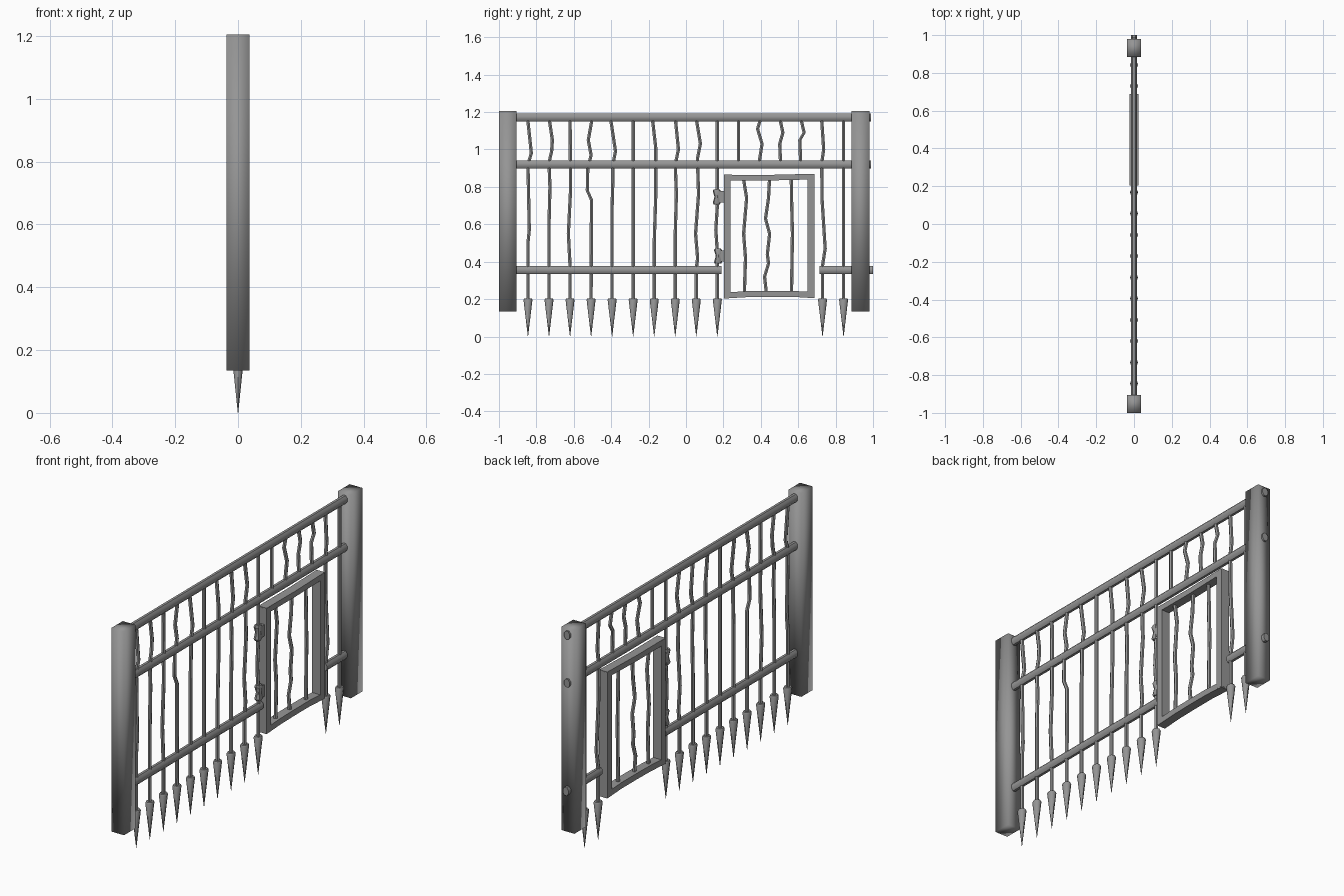
import bpy, bmesh, math
from mathutils import Vector

if "Cube" in bpy.data.objects:
    bpy.data.objects.remove(bpy.data.objects["Cube"])

iron = bpy.data.materials.new("iron grey")
iron.diffuse_color = (0.3, 0.3, 0.3, 1)
iron.use_nodes = True
iron.node_tree.nodes["Principled BSDF"].inputs["Base Color"].default_value = iron.diffuse_color


def finish(name, bm, angle=None):
    bmesh.ops.recalc_face_normals(bm, faces=bm.faces)
    me = bpy.data.meshes.new(name)
    bm.to_mesh(me)
    bm.free()
    me.materials.append(iron)
    ob = bpy.data.objects.new(name, me)
    bpy.context.collection.objects.link(ob)
    for p in me.polygons:
        p.use_smooth = True
    if angle:
        bpy.ops.object.select_all(action='DESELECT')
        ob.select_set(True)
        bpy.context.view_layer.objects.active = ob
        bpy.ops.object.shade_smooth_by_angle(angle=math.radians(angle))
    return ob


def loft(bm, rings):
    """Skin a list of point rings and cap both ends."""
    vs = [[bm.verts.new(p) for p in r] for r in rings]
    n = len(rings[0])
    for a, b in zip(vs, vs[1:]):
        for i in range(n):
            bm.faces.new((a[i], a[(i + 1) % n], b[(i + 1) % n], b[i]))
    bm.faces.new(vs[0][::-1])
    bm.faces.new(vs[-1])


def box(bm, x, y0, y1, z0, z1):
    loft(bm, [[(-x, y0, z), (x, y0, z), (x, y1, z), (-x, y1, z)] for z in (z0, z1)])


def rod(bm, path, rx=0.010, ry=0.010, n=6):
    """Upright bent bar: path of (y, z, optional scale)."""
    rings = []
    for y, z, *s in path:
        k = s[0] if s else 1
        rings.append([(rx * k * math.cos(math.tau * i / n), y + ry * k * math.sin(math.tau * i / n), z)
                      for i in range(n)])
    loft(bm, rings)


def rail(name, y0, y1, z, n=8):
    bm = bmesh.new()
    r = [(0.0175 * math.cos(math.tau * (i + .5) / n), 0.023 * math.sin(math.tau * (i + .5) / n)) for i in range(n)]
    loft(bm, [[(a, y, z + b) for a, b in r] for y in (y0, y1)])
    finish(name, bm, 50)


# end posts
for name, y0, y1 in (("left_post", -1.0, -0.905), ("right_post", 0.885, 0.98)):
    bm = bmesh.new()
    box(bm, 0.037, y0, y1, 0.135, 1.205)
    finish(name, bm)

# horizontal rails, the lower one interrupted by the gate
rail("top_rail", -0.955, 0.99, 1.172)
rail("middle_rail", -0.955, 0.99, 0.92)
rail("lower_rail_long", -0.955, 0.19, 0.355)
rail("lower_rail_short", 0.715, 1.0, 0.355)

# sideways dents of each picket: (height, offset)
dents = {
    0: [(1.15, 0.0), (0.98, .018), (0.92, 0), (0.57, .007), (0.5, 0)],
    1: [(1.15, .003), (1.05, .018), (0.99, .014), (0.93, 0), (0.8, .005), (0.6, 0)],
    2: [(0.79, .003), (0.55, -.009), (0.38, 0)],
    3: [(1.15, .003), (1.05, -.015), (0.97, 0), (0.9, -.018), (0.78, -.02), (0.73, .002)],
    4: [(1.15, -.006), (0.99, .018), (0.92, .004), (0.84, .004), (0.7, 0)],
    6: [(1.15, -.008), (1.01, .008), (0.75, .008), (0.5, 0)],
    7: [(1.15, .002), (1.0, .017), (0.92, 0), (0.76, .006), (0.55, 0)],
    8: [(1.15, .002), (1.03, .022), (0.95, .006), (0.76, .012), (0.55, -.004), (0.42, .007), (0.36, 0)],
    9: [(0.7, 0), (0.57, -.008), (0.45, 0)],
    11: [(1.15, .002), (1.11, -.01), (1.03, .014), (0.94, 0)],
    12: [(1.15, 0), (1.09, .013), (1.03, -.004), (0.94, 0)],
    13: [(1.15, 0), (1.09, .014), (1.05, -.009), (0.94, -.005)],
    14: [(1.15, -.004), (1.0, .006), (0.93, -.004), (0.74, -.003), (0.47, .014), (0.38, 0)],
}

# pickets, cut short above the gate, with spear points below
for i in range(16):
    y = -0.845 + 0.1125 * i
    short = 10 <= i <= 13
    path = [(y, 1.17)] + [(y + d, z) for z, d in dents.get(i, [])] + [(y, 0.92 if short else 0.19)]
    bm = bmesh.new()
    rod(bm, path)
    finish(f"picket_{i + 1}", bm, 40)
    if not short:
        bm = bmesh.new()
        rod(bm, [(y, 0.203, 0.85), (y, 0.196, 1), (y, 0.0, 0.03)], 0.021, 0.024, 8)
        finish(f"spear_point_{i + 1}", bm, 50)

# gate frame: stiles, tilted top and bowed bottom
bm = bmesh.new()
box(bm, 0.024, 0.203, 0.238, 0.21, 0.862)
box(bm, 0.024, 0.65, 0.688, 0.21, 0.868)
finish("gate_stiles", bm, 30)


def bar(name, pts, h):
    bm = bmesh.new()
    loft(bm, [[(-.0235, y, z - h), (.0235, y, z - h), (.0235, y, z + h), (-.0235, y, z + h)] for y, z in pts])
    finish(name, bm, 30)


bar("gate_top", [(0.204, 0.85), (0.44, 0.849), (0.687, 0.855)], 0.015)
bar("gate_bottom", [(0.204, 0.219), (0.32, 0.226), (0.44, 0.228), (0.57, 0.228), (0.687, 0.221)], 0.016)

# gate bars
bars = [
    [(.308, .85), (.308, .84), (.324, .74), (.308, .55), (.318, .42), (.312, .23)],
    [(.447, .85), (.441, .74), (.425, .63), (.447, .55), (.435, .44), (.441, .39), (.42, .32), (.43, .23)],
    [(.563, .85), (.564, .75), (.569, .55), (.564, .23)],
]
for i, path in enumerate(bars):
    bm = bmesh.new()
    rod(bm, path, 0.010, 0.010)
    finish(f"gate_bar_{i + 1}", bm, 40)

# hinges: pinched sleeve around the picket and a plate to the gate
for name, z, c in (("upper_hinge", 0.747, 0.164), ("lower_hinge", 0.43, 0.171)):
    bm = bmesh.new()
    rod(bm, [(c, z + .04, .8), (c, z + .032, 1), (c + .004, z, .75), (c, z - .032, 1), (c, z - .04, .8)], 0.02, 0.021, 8)
    box(bm, 0.012, c, 0.21, z - 0.03, z + 0.03)
    finish(name, bm, 40)
